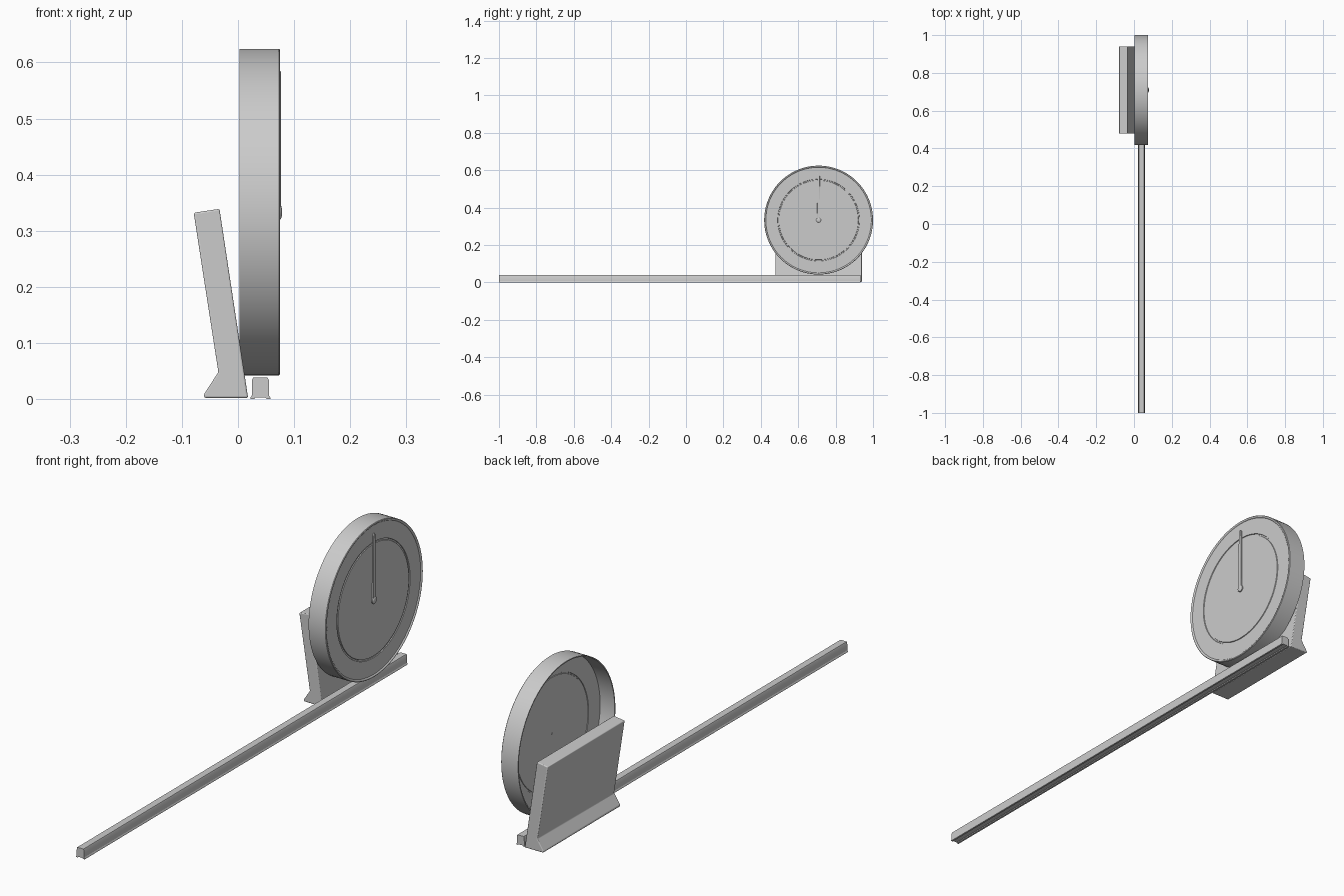
import bpy, bmesh, math

if "Cube" in bpy.data.objects:
    bpy.data.objects.remove(bpy.data.objects["Cube"])

CY, CZ = 0.709, 0.333  # centre of the dial


def finish(name, bm, smooth=True):
    bmesh.ops.recalc_face_normals(bm, faces=bm.faces)
    mesh = bpy.data.meshes.new(name)
    bm.to_mesh(mesh)
    bm.free()
    ob = bpy.data.objects.new(name, mesh)
    bpy.context.collection.objects.link(ob)
    if smooth:
        bpy.ops.object.select_all(action='DESELECT')
        ob.select_set(True)
        bpy.context.view_layer.objects.active = ob
        bpy.ops.object.shade_smooth_by_angle(angle=math.radians(30))
    return ob


def lathe_x(name, profile, steps):
    """Spin (radius, x) points about the x axis through the dial centre."""
    bm = bmesh.new()
    verts = [bm.verts.new((x, CY, CZ + r)) for r, x in profile]
    edges = [bm.edges.new(p) for p in zip(verts, verts[1:])]
    bmesh.ops.spin(bm, geom=verts + edges, cent=(0, CY, CZ), axis=(1, 0, 0),
                   angle=math.tau, steps=steps)
    bmesh.ops.remove_doubles(bm, verts=bm.verts, dist=1e-5)
    return finish(name, bm)


def extrude(name, points, axis, start, end, bevel=0):
    """Extrude a flat outline along y (points are x, z) or x (points are y, z)."""
    bm = bmesh.new()
    place = (lambda a, b: (a, start, b)) if axis == 'y' else (lambda a, b: (start, a, b))
    face = bm.faces.new([bm.verts.new(place(a, b)) for a, b in points])
    new = bmesh.ops.extrude_face_region(bm, geom=[face])['geom']
    d = end - start
    bmesh.ops.translate(bm, verts=[v for v in new if isinstance(v, bmesh.types.BMVert)],
                        vec=(0, d, 0) if axis == 'y' else (d, 0, 0))
    ob = finish(name, bm)
    if bevel:
        mod = ob.modifiers.new("soft_edges", 'BEVEL')
        mod.width, mod.segments = bevel, 3
        mod.limit_method, mod.angle_limit = 'ANGLE', math.radians(25)
    return ob


# Round drum: raised lip, face plate with a ring groove, open hollow back
lathe_x("dial_drum", [
    (0, .071), (.212, .071), (.213, .068), (.218, .068), (.219, .071),
    (.282, .071), (.284, .074), (.286, .075), (.289, .075), (.291, .073),
    (.291, .003), (.287, .003), (.287, .064), (.218, .064), (.217, .066),
    (.213, .066), (.212, .064), (0, .064)], 96)

# Hand pointing up, with a domed hub
extrude("dial_hand", [(CY - .008, CZ), (CY + .008, CZ), (CY + .006, .58),
                      (CY + .003, .585), (CY - .003, .585), (CY - .006, .58)],
        'x', .070, .0762, .001)
lathe_x("hand_hub", [(0, .0785), (.007, .0782), (.011, .077), (.013, .075), (.013, .069), (0, .069)], 32)
lathe_x("rear_axle", [(0, .062), (.004, .062), (.004, .066)], 16)

# Leaning back stand with a splayed foot
extrude("back_stand", [(.018, .002), (-.033, .339), (-.079, .332),
                       (-.035, .048), (-.061, .008), (-.060, .002)],
        'y', .478, .94, .006)

# Long base rail with a slightly flared foot
half = [(.018, 0), (.0175, .003), (.0155, .006), (.015, .034), (.013, .038)]
rail = [(.04 + x, z) for x, z in half] + [(.04 - x, z) for x, z in reversed(half)]
rail += [(.04 - .011, 0), (.04 - .009, .003), (.04 + .009, .003), (.04 + .011, 0)]
extrude("base_rail", rail, 'y', -1.0, .932)
